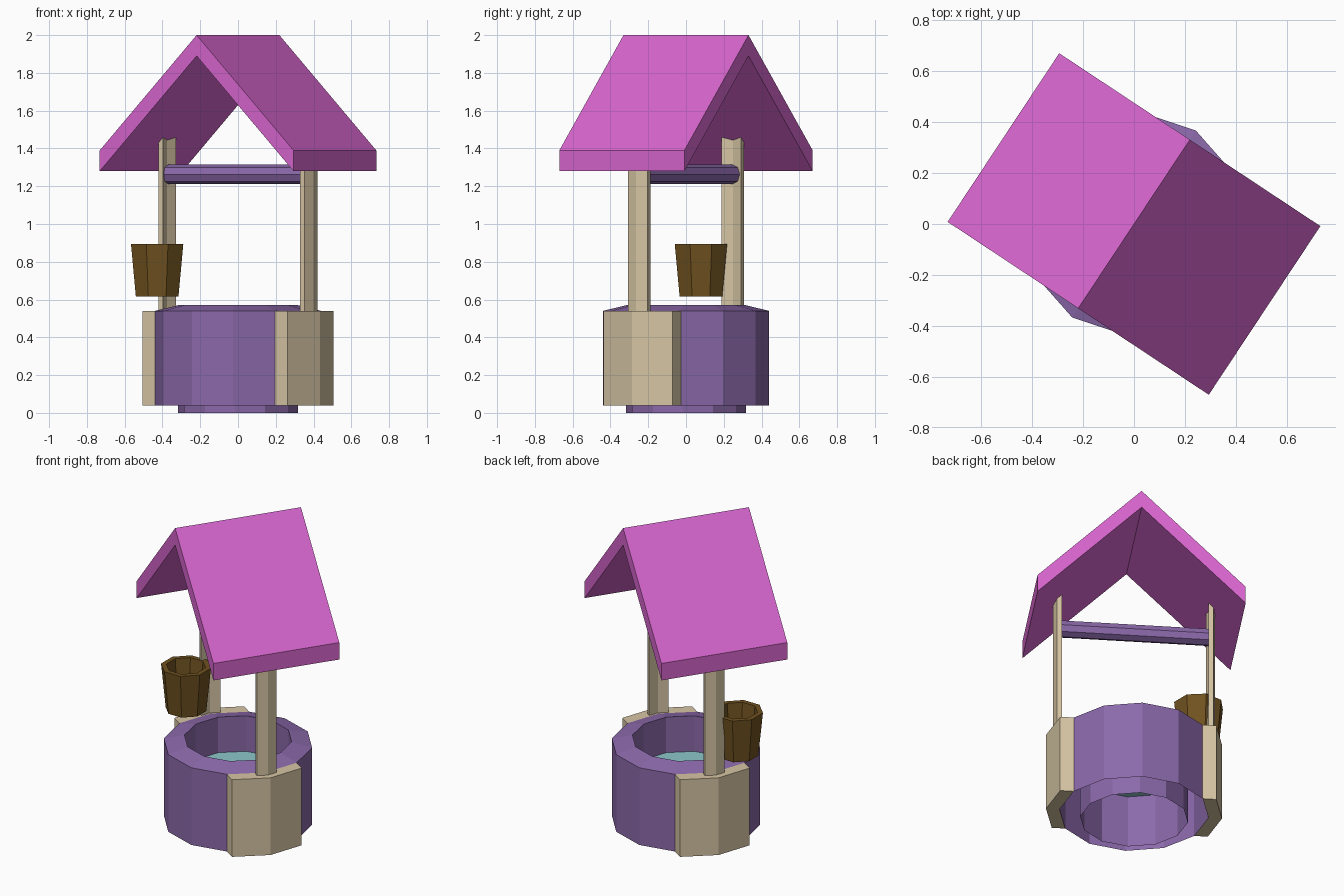
import bpy, bmesh, math

if "Cube" in bpy.data.objects:
    bpy.data.objects.remove(bpy.data.objects["Cube"])

TURN = math.radians(-33.5)   # the well is turned about z; parts are built along local x


def material(name, hexcode):
    def lin(c):
        c /= 255
        return c / 12.92 if c <= 0.04045 else ((c + 0.055) / 1.055) ** 2.4
    m = bpy.data.materials.new(name)
    m.diffuse_color = (*[lin(int(hexcode[i:i + 2], 16)) for i in (0, 2, 4)], 1)
    m.use_nodes = True
    m.node_tree.nodes["Principled BSDF"].inputs["Base Color"].default_value = m.diffuse_color
    return m


PINK = material("pink_roof", "d866cf")
PURPLE = material("purple_stone", "8b69aa")
TAN = material("tan_wood", "d6c5a4")
BROWN = material("brown_bucket", "705220")
WATER = material("pale_water", "8cc6ca")


def loft(name, loops, mat, cap_start=True, cap_end=True, turn=TURN, loc=(0, 0, 0)):
    """Skin a list of closed point loops, with optional end caps."""
    bm = bmesh.new()
    rows = [[bm.verts.new(p) for p in loop] for loop in loops]
    n = len(rows[0])
    for a, b in zip(rows, rows[1:]):
        for i in range(n):
            j = (i + 1) % n
            bm.faces.new((a[i], a[j], b[j], b[i]))
    if cap_start:
        bm.faces.new(rows[0][::-1])
    if cap_end:
        bm.faces.new(rows[-1])
    bmesh.ops.recalc_face_normals(bm, faces=bm.faces)
    me = bpy.data.meshes.new(name)
    bm.to_mesh(me)
    bm.free()
    me.materials.append(mat)
    ob = bpy.data.objects.new(name, me)
    ob.rotation_euler.z = turn
    ob.location = loc
    bpy.context.collection.objects.link(ob)
    return ob


def ngon(r, z, n, offset=0.0):
    return [(r * math.cos(math.tau * i / n + offset),
             r * math.sin(math.tau * i / n + offset), z) for i in range(n)]


def prism(name, outline, z0, z1, mat, turn=TURN):
    return loft(name, [[(x, y, z) for x, y in outline] for z in (z0, z1)], mat, turn=turn)


# Well wall: outer shell, sloped rim, inner shaft reaching below the shell (open underneath)
loft("well_wall", [ngon(0.44, 0.04, 12), ngon(0.44, 0.54, 12),
                   ngon(0.318, 0.57, 12), ngon(0.318, 0.0, 12)],
     PURPLE, cap_start=False, cap_end=False)

# Water surface
loft("water", [ngon(0.317, 0.335, 12), ngon(0.317, 0.34, 12)], WATER)

# Buttress blocks and posts on two opposite sides
c30, s30 = 0.44 * math.cos(math.radians(30)), 0.22
block = [(c30, -s30), (c30 + 0.08, -s30), (0.52, 0),
         (c30 + 0.08, s30), (c30, s30), (0.44, 0)]
post = [(0.434, -0.062), (0.463, -0.062), (0.479, 0),
        (0.463, 0.062), (0.434, 0.062), (0.45, 0)]
for side, turn in (("right", TURN), ("left", TURN + math.pi)):
    prism(side + "_block", block, 0.04, 0.54, TAN, turn)
    prism(side + "_post", post, 0.53, 1.47, TAN, turn)

# Axle between the posts
loft("axle", [[(x, a, 1.263 + b) for a, b, _ in ngon(0.052, 0, 8)]
              for x in (-0.442, 0.442)], PURPLE)

# Gable roof: chevron profile swept along the ridge
chevron = [(-0.615, 1.28), (0, 1.89), (0.615, 1.28),
           (0.615, 1.39), (0, 2.0), (-0.615, 1.39)]
loft("roof", [[(x, y, z) for x, z in chevron] for y in (-0.397, 0.397)], PINK)

# Hollow tapered bucket
half = math.pi / 8
loft("bucket", [ngon(0.122, 0.615, 8, half), ngon(0.15, 0.895, 8, half),
                ngon(0.118, 0.895, 8, half), ngon(0.095, 0.66, 8, half)],
     BROWN, turn=0, loc=(-0.428, 0.079, 0))
